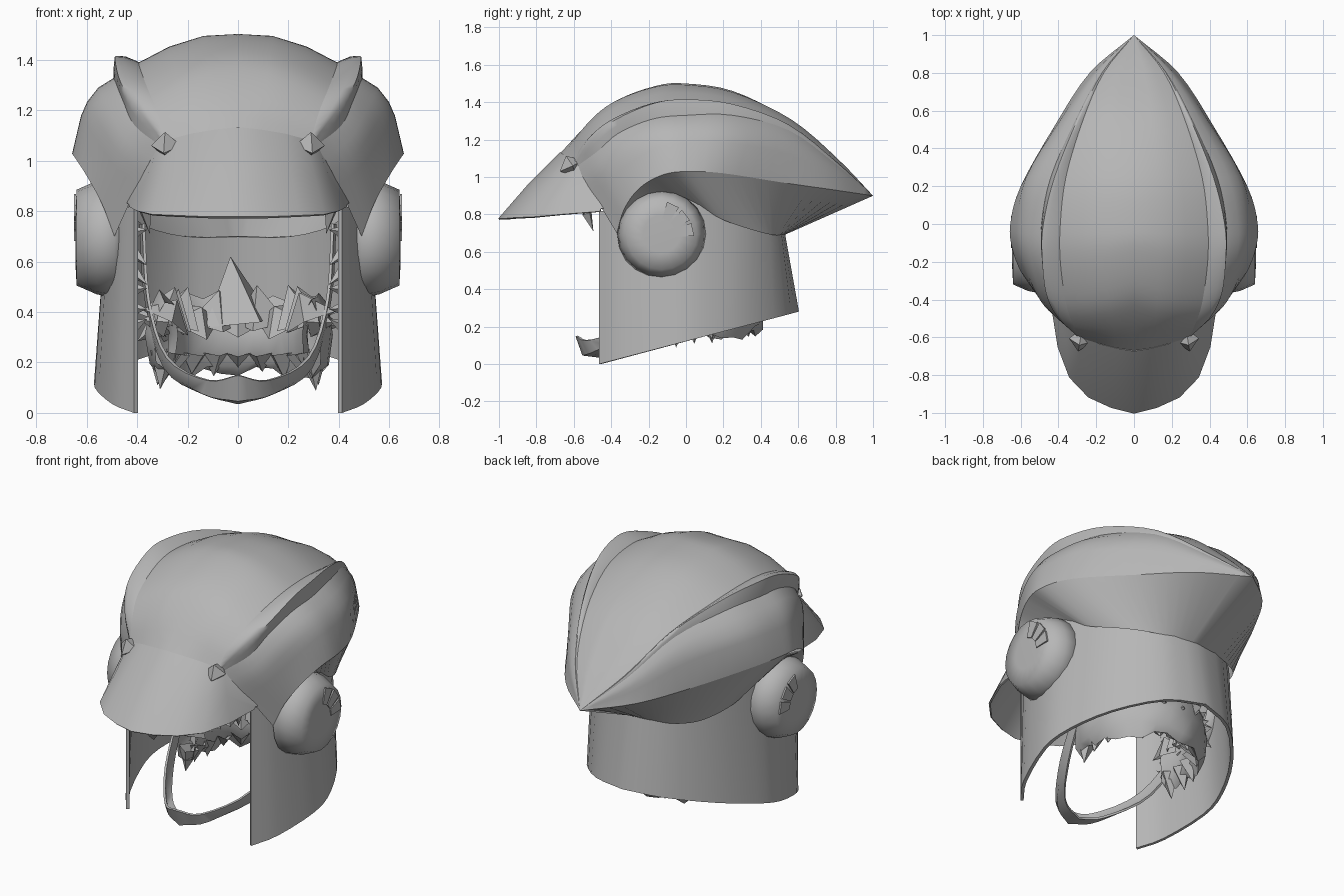
import bpy
import bmesh
import math
import random
from mathutils import Vector

random.seed(4)
if "Cube" in bpy.data.objects:
    bpy.data.objects.remove(bpy.data.objects["Cube"], do_unlink=True)

grey = bpy.data.materials.new("plain grey")
grey.use_nodes = True
grey.diffuse_color = (0.47, 0.47, 0.47, 1)
grey.node_tree.nodes["Principled BSDF"].inputs["Base Color"].default_value = (0.47, 0.47, 0.47, 1)


def finish(name, bm, mirror=True, thickness=0.0, angle=60):
    """Turn a bmesh into a named, shaded object."""
    bmesh.ops.remove_doubles(bm, verts=bm.verts, dist=0.0005)
    bmesh.ops.recalc_face_normals(bm, faces=bm.faces)
    mesh = bpy.data.meshes.new(name)
    bm.to_mesh(mesh)
    bm.free()
    mesh.materials.append(grey)
    obj = bpy.data.objects.new(name, mesh)
    bpy.context.collection.objects.link(obj)
    bpy.ops.object.select_all(action='DESELECT')
    obj.select_set(True)
    bpy.context.view_layer.objects.active = obj
    if angle:
        bpy.ops.object.shade_smooth_by_angle(angle=math.radians(angle))
    if mirror:
        mod = obj.modifiers.new("mirror", 'MIRROR')
        mod.use_clip = True
    if thickness:
        mod = obj.modifiers.new("thickness", 'SOLIDIFY')
        mod.thickness = thickness
        mod.offset = 0
        mod = obj.modifiers.new("crisp_rim", 'EDGE_SPLIT')
        mod.split_angle = math.radians(50)


def curve(points, steps=4):
    """Smooth path through a few points."""
    p = [Vector(q) for q in points]
    p = [2 * p[0] - p[1]] + p + [2 * p[-1] - p[-2]]
    path = []
    for i in range(1, len(p) - 2):
        a, b, c, d = p[i - 1:i + 3]
        for k in range(steps):
            t = k / steps
            path.append(b + (c - a) * t / 2 + (a - 2.5 * b + 2 * c - d / 2) * t ** 2
                        + (1.5 * (b - c) + (d - a) / 2) * t ** 3)
    return path + [p[-2]]


def loft(bm, rows, closed=False):
    """Skin neighbouring rows of points."""
    grid = [[bm.verts.new(p) for p in row] for row in rows]
    n = len(grid[0])
    for a, b in zip(grid, grid[1:]):
        for i in range(n if closed else n - 1):
            j = (i + 1) % n
            bm.faces.new((a[i], a[j], b[j], b[i]))


def panel(name, *rows, **options):
    """Mirrored surface skinned from rows."""
    bm = bmesh.new()
    loft(bm, rows)
    finish(name, bm, **options)


def blend(a, b, t, bulge):
    """Row between two rows, pushed away from the core of the helmet."""
    core = Vector((0, .1, .8))
    out = []
    for i, (p, q) in enumerate(zip(a, b)):
        push = 1 + bulge * math.sin(math.pi * (.1 + .9 * i / (len(a) - 1)))
        out.append(core + (p.lerp(q, t) - core) * push)
    return out


def spike(bm, base, tip, radius, sides=4):
    """Pointed tuft or tooth."""
    base, tip = Vector(base), Vector(tip)
    turn = (tip - base).to_track_quat('Z', 'Y')
    ring = [bm.verts.new(base + turn @ Vector((radius * math.cos(a), radius * math.sin(a), 0)))
            for a in (math.tau * k / sides for k in range(sides))]
    end = bm.verts.new(tip)
    for k in range(sides):
        bm.faces.new((ring[k], ring[(k + 1) % sides], end))


# Shell lines, running from the brow to the rear point
tail = (0, 1, .9)
crown = curve([(0, -.67, 1.13), (0, -.5, 1.31), (0, -.35, 1.42), (0, -.15, 1.49), (0, 0, 1.5),
               (0, .25, 1.46), (0, .55, 1.31), (0, .8, 1.1), tail])
groove = curve([(.29, -.6, 1.08), (.32, -.54, 1.19), (.36, -.42, 1.29), (.39, -.2, 1.37),
                (.39, 0, 1.39), (.36, .25, 1.36), (.27, .55, 1.26), (.16, .8, 1.08), tail])
ridge = curve([(.3, -.59, 1.08), (.4, -.5, 1.21), (.465, -.37, 1.31), (.487, -.17, 1.395),
               (.48, 0, 1.415), (.42, .25, 1.39), (.3, .55, 1.28), (.17, .8, 1.08), tail])
under = curve([(.31, -.58, 1.06), (.41, -.47, 1.14), (.455, -.36, 1.235), (.485, -.18, 1.31),
               (.49, 0, 1.33), (.44, .25, 1.33), (.31, .55, 1.25), (.175, .8, 1.07), tail])
flank = curve([(.4, -.49, .9), (.49, -.41, .98), (.56, -.29, 1.08), (.61, -.15, 1.16),
               (.62, 0, 1.18), (.57, .25, 1.18), (.39, .55, 1.12), (.215, .8, 1), tail])
rim = curve([(.49, -.37, .7), (.54, -.33, .83), (.6, -.25, .94), (.645, -.13, 1.01),
             (.655, 0, 1.03), (.6, .2, 1.02), (.42, .52, .97), (.235, .8, .93), tail])
hem = curve([(.48, -.36, .7), (.48, -.3, .78), (.48, -.15, .88), (.48, .05, .85), (.47, .2, .77),
             (.38, .38, .71), (.26, .47, .69), (.13, .51, .69), (0, .525, .69)])
panel("crown", crown, blend(crown, groove, 1 / 3, .045), blend(crown, groove, 2 / 3, .04), groove)
panel("crest_ridge", groove, blend(groove, ridge, .6, .015), ridge, blend(ridge, under, .5, .005), under)
panel("side_panel", under, blend(under, flank, .35, .03), blend(under, flank, .7, .025), flank, rim)
panel("shell_underside", rim, hem)

# Visor
brim = curve([(0, -1, .775), (.12, -.97, .775), (.24, -.915, .78), (.34, -.81, .785),
              (.4, -.65, .8), (.425, -.46, .815)], 1)
brow = curve([(0, -.67, 1.13), (.09, -.655, 1.12), (.18, -.632, 1.105), (.26, -.605, 1.085),
              (.31, -.575, 1.06), (.437, -.44, .83)], 1)
middle = [p.lerp(q, .5) + Vector((0, -.004, .008)) for p, q in zip(brim, brow)]
panel("visor", brim, middle, brow, thickness=.01)

# Neck guard, with its lower edge on a slope
skirt = curve([(.405, -.46, 0), (.49, -.33, 0), (.56, -.08, 0), (.535, .1, 0), (.42, .32, 0),
               (.22, .52, 0), (0, .595, 0)], 3)
for p in skirt:
    p.z = .265 * (p.y + .46)
collar = curve([(.405, -.46, .82), (.465, -.33, .82), (.505, -.1, .9), (.48, .1, .86),
                (.39, .32, .75), (.21, .48, .7), (0, .52, .7)], 3)
panel("neck_guard", skirt, collar, thickness=.018)

# Ear covers
sides = 20
bm = bmesh.new()
loft(bm, [[(x, -.13 + r * math.cos(math.tau * k / sides), .695 + r * math.sin(math.tau * k / sides))
           for k in range(sides)]
          for x, r in ((.46, .2), (.49, .238), (.56, .225), (.64, .19), (.645, .1), (.645, 0))], True)
finish("ear_cover", bm, angle=100)

# Fan of raised wedges on each ear cover
bm = bmesh.new()
hub = Vector((.646, -.15, .68))
for degrees in (65, 38, 12):
    a = math.radians(degrees)
    out = Vector((0, math.cos(a), math.sin(a)))
    side = Vector((0, -math.sin(a), math.cos(a)))
    loft(bm, [[hub + out * r + side * w * s for r, w in ((.1, .02), (.19, .035))] for s in (-1, 1)])
finish("ear_wedges", bm, thickness=.009, angle=0)

# Brow studs, faceted front and back
bm = bmesh.new()
centre = Vector((.285, -.615, 1.06))
for tip in ((.01, -.06, -.03), (-.01, .06, .03)):
    spike(bm, centre, centre + Vector(tip), .06)
finish("brow_stud", bm, angle=0)

# Teeth under the visor
bm = bmesh.new()
spike(bm, (.37, -.53, .81), (.35, -.495, .71), .03)
finish("visor_tooth", bm)

# Chin strap, widening into a cupped front
back_edge = curve([(.385, .09, .75), (.365, .02, .45), (.29, -.2, .18), (.14, -.41, .08), (0, -.46, .04)])
fold = curve([(.38, .05, .75), (.36, -.02, .45), (.29, -.24, .2), (.14, -.47, .08), (0, -.55, .05)])
front_edge = curve([(.375, .01, .75), (.355, -.06, .45), (.28, -.28, .22), (.12, -.51, .13), (0, -.585, .15)])
panel("chin_strap", back_edge, fold, front_edge, thickness=.012)

# Shaggy lining: lumpy band around the inner back
bm = bmesh.new()
rows = []
for i in range(19):
    a = math.radians(-25 + 230 * i / 18)
    row = []
    for k in range(8):
        b = math.tau * k / 8
        r = random.uniform(.75, 1.2)
        reach = .32 + .05 * r * math.cos(b)
        row.append((reach * math.cos(a), .05 + reach * math.sin(a), .31 + .15 * r * math.sin(b)))
    rows.append(row)
loft(bm, rows, True)
finish("lining_band", bm, mirror=False)

# Tufts: hanging, upright and outward points
bm = bmesh.new()
for i in range(13):
    a = math.radians(-15 + 210 * i / 12)
    aim = Vector((math.cos(a), math.sin(a), 0))
    base = Vector((0, .03, .24)) + aim * .3
    drop = .13 - .04 * math.sin(a) + random.uniform(-.02, .02)
    spike(bm, base, base + aim * .02 - Vector((0, 0, drop)), .06)
    base.z = .36
    spike(bm, base, base - aim * .05 + Vector((0, 0, random.uniform(.06, .15))), .11)
    spike(bm, base, base + aim * .1 + Vector((0, 0, random.uniform(-.1, .02))), .06)
spike(bm, (0, .33, .36), (-.03, .31, .62), .16)
finish("lining_tufts", bm, mirror=False)

# Small tufts along the inner cheeks
bm = bmesh.new()
for i in range(6):
    z = .34 + .075 * i
    spike(bm, (.42, -.2 + .02 * i, z), (.36, -.24 + .02 * i, z + random.uniform(-.06, .06)), .03)
finish("cheek_tufts", bm)
